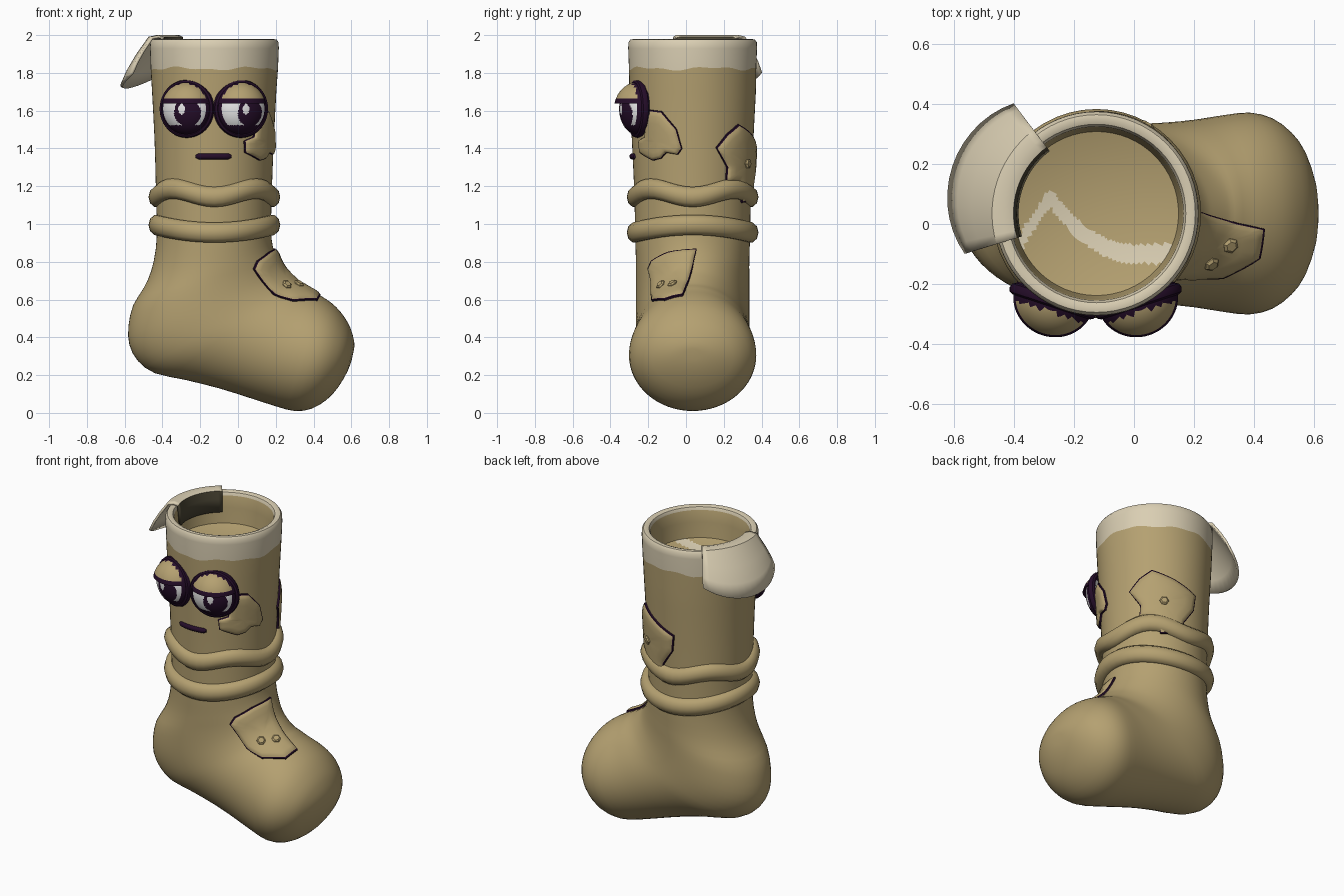
import bpy, bmesh, math
from mathutils import Vector, Matrix
from mathutils.bvhtree import BVHTree

if "Cube" in bpy.data.objects:
    bpy.data.objects.remove(bpy.data.objects["Cube"])

CX, CY = -0.125, 0.035


def material(name, rgb):
    m = bpy.data.materials.new(name)
    m.diffuse_color = (*rgb, 1)
    m.use_nodes = True
    m.node_tree.nodes["Principled BSDF"].inputs["Base Color"].default_value = m.diffuse_color
    return m


TAN = material("tan_wool", (0.46, 0.355, 0.165))
CREAM = material("cream_wool", (0.70, 0.62, 0.45))
DARK = material("dark_plum", (0.018, 0.004, 0.022))
WHITE = material("eye_white", (0.80, 0.80, 0.80))
SHADE = material("dark_olive", (0.07, 0.06, 0.035))


def loft(name, rings, mats, rule=None, closed=True, cap_start=False, cap_end=False, angle=40):
    """Skin equal-length rings; rule(ring index, face centre) gives the material slot."""
    bm = bmesh.new()
    vs = [[bm.verts.new(p) for p in r] for r in rings]
    n = len(rings[0])
    for i in range(len(vs) - 1):
        for j in range(n if closed else n - 1):
            k = (j + 1) % n
            f = bm.faces.new((vs[i][j], vs[i][k], vs[i + 1][k], vs[i + 1][j]))
            if rule:
                f.material_index = rule(i, f.calc_center_median())
    for flag, r, i in ((cap_start, vs[0], 0), (cap_end, vs[-1], len(vs) - 2)):
        if flag:
            f = bm.faces.new(r)
            if rule:
                f.material_index = rule(i, f.calc_center_median())
    bmesh.ops.remove_doubles(bm, verts=bm.verts, dist=1e-5)
    bmesh.ops.recalc_face_normals(bm, faces=bm.faces)
    me = bpy.data.meshes.new(name)
    bm.to_mesh(me)
    bm.free()
    for m in mats:
        me.materials.append(m)
    me.shade_smooth()
    me.set_sharp_from_angle(angle=math.radians(angle))
    ob = bpy.data.objects.new(name, me)
    bpy.context.collection.objects.link(ob)
    return ob


def circle(n):
    return [2 * math.pi * j / n for j in range(n)]


def polar(deg, r, z):
    t = math.radians(deg)
    return Vector((CX + r * math.cos(t), CY + r * math.sin(t), z))


# --- sock body: sections given as heel-side x,z, instep-side x,z and half width
sections = [
    (-.455, 1.70, .203, 1.70, .335), (-.442, 1.45, .19, 1.45, .322),
    (-.435, 1.2, .18, 1.2, .31), (-.43, 1.0, .175, 1.0, .305),
    (-.435, .87, .178, .92, .303), (-.46, .75, .19, .86, .30),
    (-.50, .66, .205, .82, .30), (-.555, .57, .225, .78, .30),
    (-.58, .46, .245, .75, .30), (-.575, .36, .265, .73, .30),
    (-.53, .275, .285, .712, .30), (-.44, .21, .305, .695, .30),
    (-.28, .175, .325, .68, .30), (-.10, .13, .35, .668, .305),
    (.06, .08, .38, .65, .315), (.20, .035, .42, .63, .33),
    (.30, .01, .47, .60, .337), (.39, .022, .52, .56, .32),
    (.47, .07, .565, .505, .275), (.53, .135, .595, .45, .215),
    (.58, .22, .615, .38, .12), (.602, .28, .615, .34, .04)]


def spline(pts, steps):
    out = []
    for i in range(len(pts) - 1):
        a, b, c, d = (pts[max(0, min(len(pts) - 1, i + k))] for k in (-1, 0, 1, 2))
        for s in range(steps):
            t = s / steps
            out.append([.5 * (2 * q + (r - p) * t + (2 * p - 5 * q + 4 * r - w) * t * t
                              + (3 * q - p - 3 * r + w) * t ** 3)
                        for p, q, r, w in zip(a, b, c, d)])
    return out + [list(pts[-1])]


N = 64


def section(s):
    ax, az, bx, bz, w = s
    return [((ax + bx) / 2 + (bx - ax) / 2 * math.cos(t), CY + w * math.sin(t),
             (az + bz) / 2 + (bz - az) / 2 * math.cos(t)) for t in circle(N)]


rim = [(.272, 1.77), (.285, 1.88), (.29, 1.955), (.298, 1.972), (.315, 1.979),
       (.33, 1.976), (.34, 1.962), (.341, 1.93)]
rings = [[polar(math.degrees(t), r, z) for t in circle(N)] for r, z in rim]
rings.append([polar(math.degrees(t), .337, 1.823 + .007 * math.sin(5 * t) + .005 * math.sin(11 * t + 1))
              for t in circle(N)])
rings += [section(s) for s in spline(sections, 2)]
body = loft("sock_body", rings, [TAN, CREAM],
            lambda i, c: 1 if 2 <= i < len(rim) else 0, cap_end=True)
tree = BVHTree.FromPolygons([v.co for v in body.data.vertices],
                            [p.vertices for p in body.data.polygons])


# --- shallow floor inside the opening, with a pale band
def floor_rule(i, c):
    y = -.1 + 2.4 * max(0, -c.x) ** 2 if c.x > -.28 else .09 - 1.5 * (-.28 - c.x)
    return 1 if abs(c.y - y) < .032 else 0


loft("inner_floor", [[polar(math.degrees(t), .275 * k / 28, 1.745 + .04 * (k / 28) ** 2) for t in circle(96)]
                     for k in range(29)], [TAN, CREAM], floor_rule)


# --- wavy rolls around the ankle
def roll(name, z0, wave):
    rs = []
    for t in circle(48):
        rs.append([polar(math.degrees(t), .303 + .046 * math.cos(a),
                         z0 + wave(t) + .056 * math.sin(a)) for a in circle(10)])
    loft(name, rs + [rs[0]], [TAN], angle=60)


roll("upper_roll", 1.165, lambda t: -.022 * math.cos(4 * t))
roll("lower_roll", .975, lambda t: .02 * math.cos(2 * t))


# --- folded flap hanging over the rim
def flap_profile(u):
    k = 1 - .30 * abs(2 * u - 1) ** 2
    return [(.268, 1.86), (.275, 1.94), (.283, 1.985), (.31, 1.992), (.345, 1.985),
            (.345 + .07 * k, 1.985 - .10 * k), (.345 + .12 * k, 1.985 - .185 * k),
            (.345 + .155 * k, 1.985 - .265 * k)]


cols = [[polar(127 + 70 * j / 14, r, z) for r, z in flap_profile(j / 14)] for j in range(15)]
flap = loft("rim_flap", cols, [CREAM, SHADE], closed=False,
            rule=lambda i, c: 1 if math.hypot(c.x - CX, c.y - CY) < .283 and c.z < 1.97 else 0)
sol = flap.modifiers.new("thickness", 'SOLIDIFY')
sol.thickness, sol.offset = .015, 0


# --- eyes: ball, lid and rim ring, turned outwards around the leg
RX, RZ = .136, .14


def eye(side, x, yaw):
    def eye_rule(i, c):
        u, v = c.x / RX, c.z / RZ
        if math.hypot((u - .0) / .13, (v + .02) / .2) < 1:
            return 1                                   # glint
        if math.hypot(u, v) > .87 or math.hypot(u - .2, v + .15) < .52:
            return 0                                   # outline and iris
        return 1 if v > -.62 else 0

    ball = [[(RX * math.sin(p) * math.cos(a), -.10 * math.cos(p), RZ * math.sin(p) * math.sin(a))
             for a in circle(96)] for p in [math.radians(100 * k / 36) for k in range(37)]]
    lats = [math.asin(v) for v in (.2, .29, .38)] + [math.radians(d) for d in (32, 42, 52, 62, 72, 82, 90)]

    def lid_ring(lat, s):
        return [(1.02 * RX * s * math.cos(lat) * math.cos(math.pi * j / 32),
                 -.13 * s * math.cos(lat) * math.sin(math.pi * j / 32),
                 1.02 * RZ * math.sin(lat)) for j in range(33)]

    lid = [lid_ring(lats[0], .7)] + [lid_ring(q, 1) for q in lats]
    ring = [[((RX + .016 * math.cos(b)) * math.cos(a), .02 * math.sin(b) - .008,
              (RZ + .014 * math.cos(b)) * math.sin(a)) for b in circle(8)] for a in circle(48)]
    parts = [
        loft(side + "_eyeball", ball, [DARK, WHITE], eye_rule),
        loft(side + "_eyelid", lid, [DARK, TAN],
             lambda i, c: 1 if i > 2 and c.y < -.045 else 0, closed=False),
        loft(side + "_eye_ring", ring + [ring[0]], [DARK])]
    place = Matrix.Translation((x, -.25, 1.61)) @ Matrix.Rotation(yaw, 4, 'Z')
    for p in parts:
        p.data.transform(place)


eye("left", -.268, math.radians(-18))
eye("right", .012, math.radians(18))

# --- mouth bar following the leg
mouth = []
for k in range(13):
    x = -.225 + .19 * k / 12
    y = CY - math.sqrt(.319 ** 2 - (x - CX) ** 2)
    r = .016 if 0 < k < 12 else .008
    mouth.append([(x, y + r * math.cos(a), 1.358 + r * math.sin(a)) for a in circle(10)])
loft("mouth", mouth, [DARK], cap_start=True, cap_end=True)


# --- sewn patches snapped onto the body, with a dark edge
def snap(p, off):
    co, no, _, _ = tree.find_nearest(p)
    if no.dot(co - Vector((CX, CY, co.z))) < 0 and co.z > 1:
        no = -no
    return co + no * off


def patch(name, corners):
    corners = [Vector(c) for c in corners]
    edge = [a.lerp(b, s / 4) for a, b in zip(corners, corners[1:] + corners[:1]) for s in range(4)]
    mid = sum(edge, Vector()) / len(edge)
    layers = [(0, .024), (.3, .024), (.6, .024), (.85, .023), (.97, .017), (1.0, .012), (1.04, .010), (1.05, -.01)]
    rs = [[snap(mid.lerp(p, t), off) for p in edge] for t, off in layers]
    loft(name, rs, [TAN, DARK], lambda i, c: 1 if i > 4 else 0, angle=50)


def button(name, p):
    co, no, _, _ = tree.find_nearest(Vector(p))
    q = no.to_track_quat('Z', 'Y')
    rs = [[co + q @ Vector((r * math.cos(a), r * math.sin(a), h)) for a in circle(6)]
          for r, h in ((.027, .0), (.027, .028), (.018, .036))]
    loft(name, rs, [TAN], cap_start=True, cap_end=True, angle=30)


patch("cheek_patch", [polar(d, .32, z) for d, z in (
    (-46, 1.60), (-30, 1.59), (-16, 1.50), (-11, 1.40), (-15, 1.37), (-26, 1.38),
    (-32, 1.35), (-41, 1.34), (-59, 1.38), (-60, 1.44), (-50, 1.46))])
patch("back_patch", [polar(d, .32, z) for d, z in (
    (24, 1.40), (35, 1.47), (48, 1.52), (71, 1.47), (96, 1.41), (94, 1.31), (82, 1.21),
    (80, 1.13), (57, 1.12), (50, 1.22), (35, 1.23), (36, 1.30))])
patch("instep_patch", [
    (.18, .05, .86), (.27, .02, .73), (.34, .0, .67), (.43, -.02, .63), (.42, -.12, .615),
    (.30, -.19, .61), (.20, -.20, .64), (.09, -.20, .76), (.10, -.17, .80), (.14, -.08, .84)])
button("back_button", polar(60, .32, 1.32))
button("instep_button_a", (.32, -.07, .68))
button("instep_button_b", (.26, -.135, .68))
